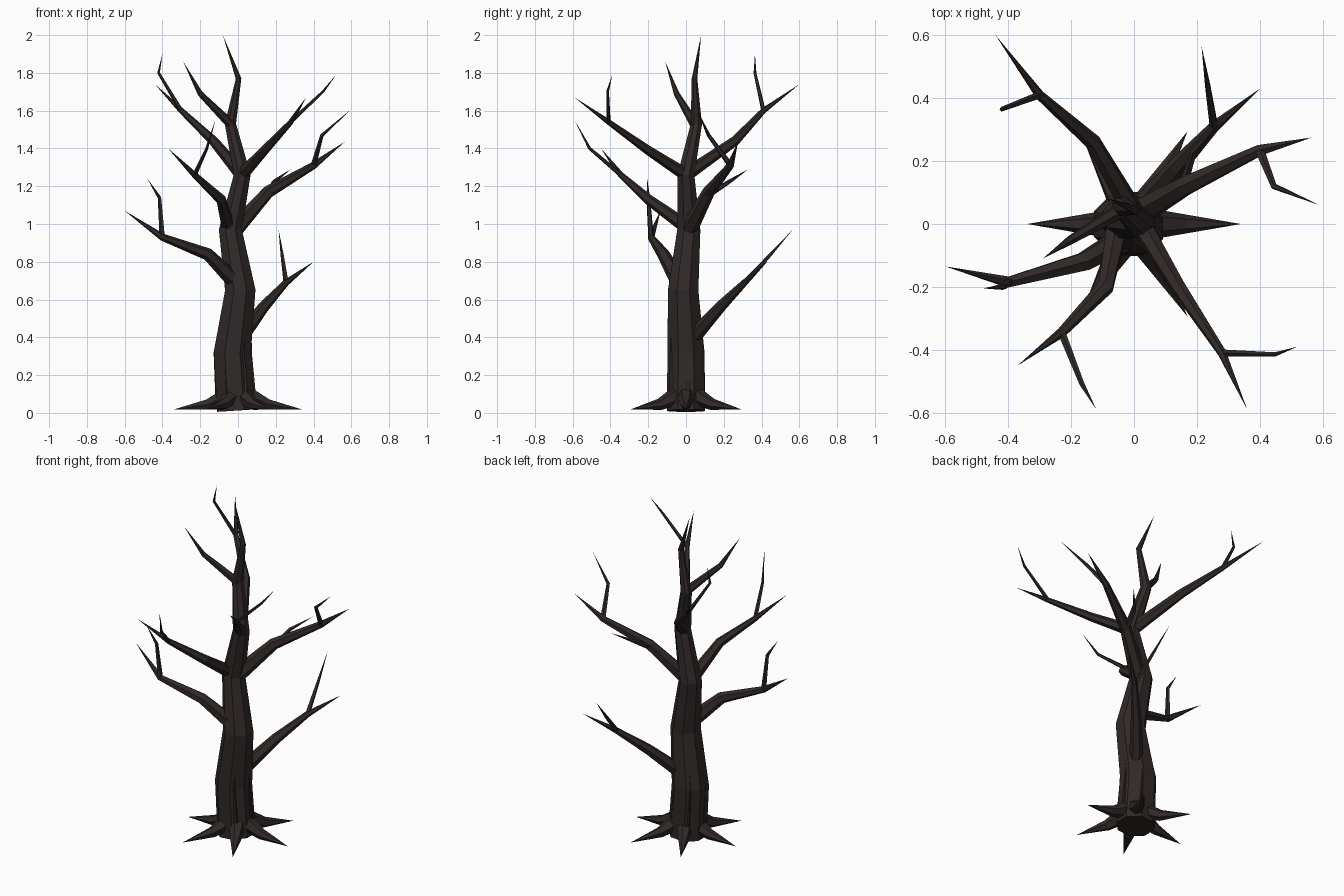
import bpy, bmesh, math
from mathutils import Vector

bark = bpy.data.materials.new("dark bark")
bark.diffuse_color = (0.030, 0.022, 0.021, 1)


def tube(name, pts, radii, sides=6):
    """Faceted tapering tube along a path; a radius of 0 makes a pointed tip."""
    pts = [Vector(p) for p in pts]
    bm = bmesh.new()
    rings = []
    ref = Vector((1, 0, 0)) if abs((pts[1] - pts[0]).normalized().x) < 0.8 else Vector((0, 0, 1))
    for i, (p, r) in enumerate(zip(pts, radii)):
        t = Vector((0, 0, 0))
        if i > 0:
            t += (p - pts[i - 1]).normalized()
        if i < len(pts) - 1:
            t += (pts[i + 1] - p).normalized()
        t.normalize()
        ref = (ref - t * ref.dot(t)).normalized()
        side = t.cross(ref)
        if r == 0:
            rings.append([bm.verts.new(p)])
            continue
        angles = [2 * math.pi * (k + 0.5) / sides for k in range(sides)]
        rings.append([bm.verts.new(p + r * (math.cos(a) * ref + math.sin(a) * side)) for a in angles])
    for a, b in zip(rings, rings[1:]):
        for k in range(sides):
            n = (k + 1) % sides
            if len(b) == 1:
                bm.faces.new((a[k], a[n], b[0]))
            else:
                bm.faces.new((a[k], a[n], b[n], b[k]))
    bm.faces.new(rings[0][::-1])
    bmesh.ops.recalc_face_normals(bm, faces=bm.faces)
    me = bpy.data.meshes.new(name)
    bm.to_mesh(me)
    bm.free()
    me.materials.append(bark)
    ob = bpy.data.objects.new(name, me)
    bpy.context.collection.objects.link(ob)
    return ob


# Crooked trunk rising to a pointed top
trunk_path = [(-0.01, 0, 0.012), (-0.03, 0, 0.32), (0.012, -0.015, 0.65), (-0.04, 0.015, 0.97),
              (0.022, 0, 1.26), (-0.04, 0.055, 1.53), (0.003, 0.045, 1.77), (-0.08, 0.08, 2.0)]
trunk_radii = [0.11, 0.106, 0.087, 0.066, 0.048, 0.032, 0.016, 0]
tube("trunk", trunk_path, trunk_radii, 8)

# Six spreading roots
for i in range(6):
    a = i * math.pi / 3
    c, s = math.cos(a), math.sin(a)
    tube(f"root_{i + 1}", [(c * d, s * d, z) for d, z in ((0.05, 0.095), (0.16, 0.045), (0.34, 0.018))],
         (0.05, 0.031, 0), 6)

# Branches: start, bend, fork, tip; then twig bend and twig tip growing from the fork
branches = {
    "upper_front_right": ([(0.02, 0, 1.26), (0.14, -0.2, 1.39), (0.28, -0.41, 1.54), (0.36, -0.59, 1.67)],
                          [(0.45, -0.415, 1.70), (0.52, -0.39, 1.79)], 0.034),
    "upper_back_left": ([(0.02, 0, 1.26), (-0.13, 0.26, 1.44), (-0.30, 0.41, 1.60), (-0.44, 0.60, 1.74)],
                        [(-0.42, 0.365, 1.80), (-0.40, 0.365, 1.90)], 0.036),
    "middle_front_left": ([(-0.05, 0.01, 0.98), (-0.09, -0.2, 1.13), (-0.23, -0.345, 1.26), (-0.37, -0.45, 1.40)],
                          [(-0.165, -0.51, 1.40), (-0.12, -0.59, 1.55)], 0.038),
    "middle_back_right": ([(-0.01, 0.02, 0.98), (0.16, 0.12, 1.17), (0.40, 0.235, 1.31), (0.565, 0.275, 1.435)],
                          [(0.445, 0.12, 1.47), (0.59, 0.06, 1.60)], 0.046),
    "middle_left": ([(0.0, -0.03, 0.68), (-0.16, -0.12, 0.84), (-0.40, -0.185, 0.93), (-0.60, -0.135, 1.07)],
                    [(-0.415, -0.2, 1.14), (-0.48, -0.205, 1.24)], 0.046),
    "lower_back_right": ([(0.0, 0.02, 0.38), (0.135, 0.18, 0.56), (0.255, 0.31, 0.69), (0.40, 0.43, 0.80)],
                         [(0.235, 0.44, 0.83), (0.215, 0.565, 0.97)], 0.042),
}
for name, (path, twig, r) in branches.items():
    tube(name + "_branch", path, (r, r * 0.72, r * 0.42, 0))
    tube(name + "_twig", [path[2]] + twig, (r * 0.34, r * 0.22, 0), 5)

# Single shoots without forks
tube("top_left_branch", [(-0.03, 0.05, 1.52), (-0.2, -0.05, 1.69), (-0.29, -0.11, 1.86)], (0.026, 0.015, 0))
tube("small_side_twig", [(0.155, 0.115, 1.15), (0.19, 0.23, 1.225), (0.28, 0.33, 1.29)], (0.016, 0.011, 0), 5)

# Thin bark ridges hugging the lower trunk
for i in range(6):
    a = i * math.pi / 3 + 0.1
    c, s = math.cos(a), math.sin(a)
    tube(f"bark_ridge_{i + 1}", [(-0.012 + c * 0.1, s * 0.1, 0.08), (-0.028 + c * 0.096, s * 0.096, 0.32),
                                 (-0.01 + c * 0.082, s * 0.082 - 0.01, 0.52)], (0.012, 0.008, 0), 4)
